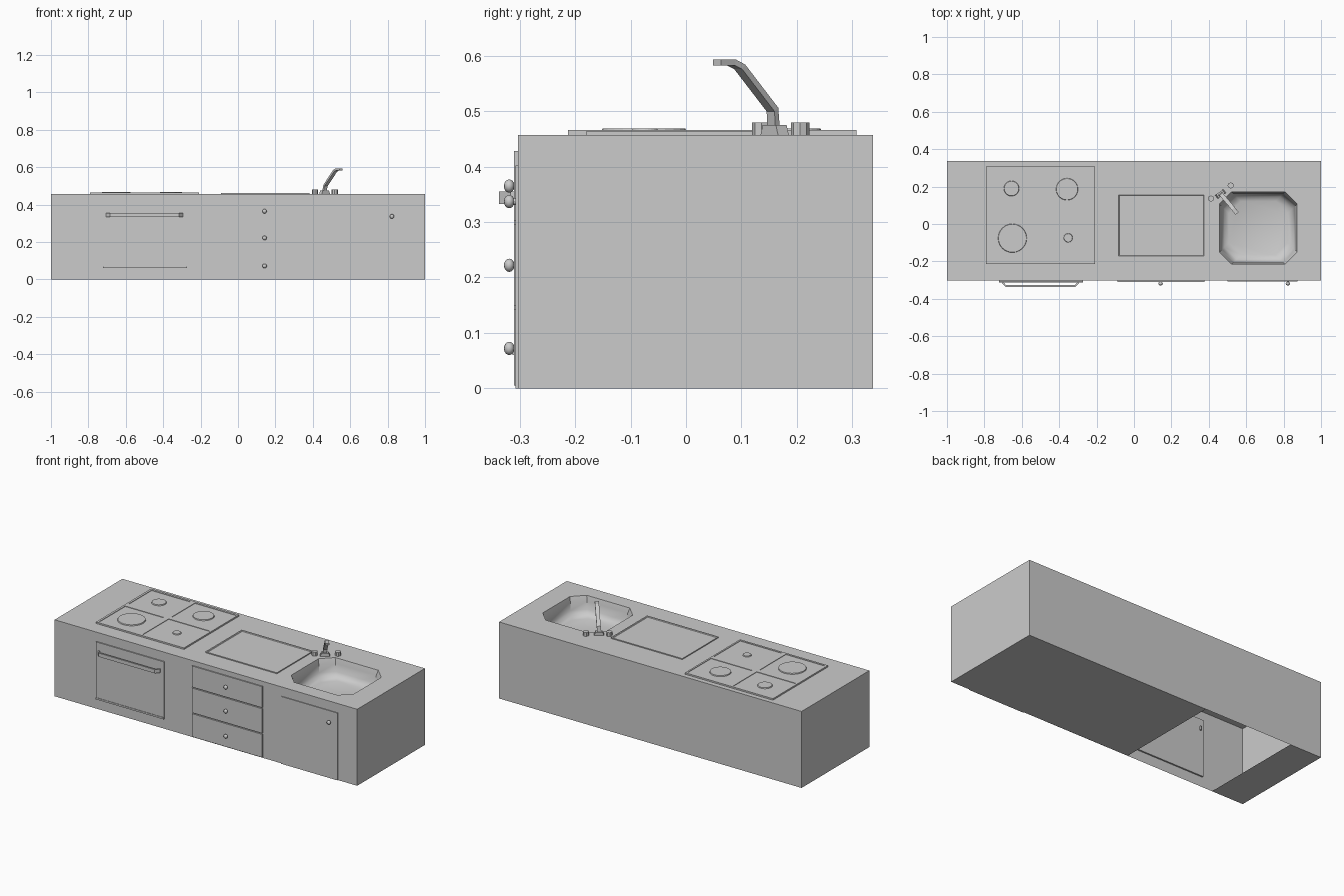
import bpy, bmesh, math
from mathutils import Vector, Matrix

if "Cube" in bpy.data.objects:
    bpy.data.objects.remove(bpy.data.objects["Cube"])

TOP, FRONT, BACK = 0.457, -0.303, 0.337


def finish(name, bm, smooth=None):
    me = bpy.data.meshes.new(name)
    bm.to_mesh(me)
    bm.free()
    ob = bpy.data.objects.new(name, me)
    bpy.context.collection.objects.link(ob)
    if smooth:
        bpy.context.view_layer.objects.active = ob
        ob.select_set(True)
        bpy.ops.object.shade_smooth_by_angle(angle=math.radians(smooth))
        ob.select_set(False)
    return ob


def add_box(bm, x0, x1, y0, y1, z0, z1):
    m = Matrix.Translation(((x0 + x1) / 2, (y0 + y1) / 2, (z0 + z1) / 2)) @ \
        Matrix.Diagonal((x1 - x0, y1 - y0, z1 - z0, 1))
    return bmesh.ops.create_cube(bm, size=1, matrix=m)["verts"]


def box(name, *dims):
    bm = bmesh.new()
    add_box(bm, *dims)
    return finish(name, bm)


def cylinder(name, x, y, z0, z1, r, sides, r_top=None):
    bm = bmesh.new()
    bmesh.ops.create_cone(bm, cap_ends=True, segments=sides, radius1=r, radius2=r_top or r, depth=z1 - z0,
                          matrix=Matrix.Translation((x, y, (z0 + z1) / 2)))
    return finish(name, bm)


def sweep(name, path, side, width, thick):
    """Flat bar along a path; side is the constant width direction."""
    bm = bmesh.new()
    pts = [Vector(p) for p in path]
    side = Vector(side).normalized()
    rings = []
    for i, p in enumerate(pts):
        t = (pts[min(i + 1, len(pts) - 1)] - pts[max(i - 1, 0)]).normalized()
        n = t.cross(side).normalized()
        rings.append([bm.verts.new(p + side * width / 2 * a + n * thick / 2 * b)
                      for a, b in ((-1, -1), (1, -1), (1, 1), (-1, 1))])
    for a, b in zip(rings, rings[1:]):
        for k in range(4):
            bm.faces.new((a[k], a[(k + 1) % 4], b[(k + 1) % 4], b[k]))
    bm.faces.new(rings[0][::-1])
    bm.faces.new(rings[-1])
    bmesh.ops.recalc_face_normals(bm, faces=bm.faces)
    return finish(name, bm)


# Hollow cabinet shell with the worktop opening for the sink
bm = bmesh.new()
corners = [(-1, FRONT), (1, FRONT), (1, BACK), (-1, BACK)]
low = [bm.verts.new((x, y, 0)) for x, y in corners]
high = [bm.verts.new((x, y, TOP)) for x, y in corners]
for i in range(4):
    j = (i + 1) % 4
    bm.faces.new((low[i], low[j], high[j], high[i]))


def sink_ring(inset, z):
    x0, x1, y0, y1, c = 0.457 + inset, 0.872 - inset, -0.215 + inset, 0.172 - inset, 0.065
    return [bm.verts.new((x, y, z)) for x, y in (
        (x0 + c, y0), (x1 - c, y0), (x1, y0 + c), (x1, y1 - c),
        (x1 - c, y1), (x0 + c, y1), (x0, y1 - c), (x0, y0 + c))]


# Sink basin: rings stepping down to a rounded bottom
rings = [sink_ring(i, TOP - d) for i, d in
         ((0, 0), (0.008, 0.03), (0.014, 0.075), (0.026, 0.098), (0.05, 0.108))]
for a, b in zip(rings, rings[1:]):
    for k in range(8):
        bm.faces.new((a[k], a[(k + 1) % 8], b[(k + 1) % 8], b[k]))
bm.faces.new(rings[-1])
loops = [bm.edges.get((r[k], r[(k + 1) % len(r)])) for r in (high, rings[0]) for k in range(len(r))]
bmesh.ops.triangle_fill(bm, use_beauty=True, edges=loops, normal=(0, 0, 1))
# Floor panels, open under the oven
for x0, x1 in ((-1, -0.79), (-0.21, 1)):
    bm.faces.new([bm.verts.new((x, y, 0)) for x, y in
                  ((x0, FRONT), (x0, BACK), (x1, BACK), (x1, FRONT))])
finish("cabinet_with_sink", bm, 40)

# Cooktop: tray with raised frame and cross bars
X0, X1, Y0, Y1 = -0.79, -0.208, -0.213, 0.308
box("cooktop_tray", X0, X1, Y0, Y1, TOP, 0.463)
bm = bmesh.new()
for x0, x1 in ((X0, X0 + 0.013), (-0.52, -0.49), (X1 - 0.01, X1)):
    add_box(bm, x0, x1, Y0, Y1, TOP, 0.466)
for y0, y1 in ((Y0, Y0 + 0.012), (0.045, 0.075), (Y1 - 0.014, Y1)):
    add_box(bm, X0, X1, y0, y1, TOP, 0.466)
finish("cooktop_frame", bm)
for i, (x, y, r) in enumerate(((-0.655, 0.19, 0.042), (-0.65, -0.076, 0.078),
                               (-0.358, 0.186, 0.06), (-0.352, -0.074, 0.025))):
    cylinder(f"burner_{i + 1}", x, y, 0.46, 0.4685, r, 24, r - 0.003)

# Cutting board with a recessed panel
bm = bmesh.new()
add_box(bm, -0.09, 0.383, -0.18, 0.163, TOP, 0.463)
bm.normal_update()
face = [f for f in bm.faces if f.normal.z > 0.9]
bmesh.ops.inset_region(bm, faces=face, thickness=0.011, depth=0)
bmesh.ops.inset_region(bm, faces=face, thickness=0.005, depth=-0.003)
finish("cutting_board", bm)

# Oven door and its handle
box("oven_door", -0.723, -0.273, -0.31, -0.294, 0.06, 0.402)
box("oven_door_lower_lip", -0.723, -0.273, -0.313, -0.305, 0.06, 0.07)
sweep("oven_handle", [(-0.702, -0.285, 0.344), (-0.70, -0.315, 0.344), (-0.685, -0.332, 0.344),
                      (-0.315, -0.332, 0.344), (-0.30, -0.315, 0.344), (-0.298, -0.285, 0.344)],
      (0, 0, 1), 0.022, 0.01)


# Round knobs on short necks
def knob(name, x, z):
    bm = bmesh.new()
    bmesh.ops.create_uvsphere(bm, u_segments=12, v_segments=8, radius=0.012,
                              matrix=Matrix.Translation((x, -0.319, z)) @ Matrix.Diagonal((1, 0.8, 1, 1)))
    bmesh.ops.create_cone(bm, cap_ends=True, segments=10, radius1=0.006, radius2=0.006, depth=0.018,
                          matrix=Matrix.Translation((x, -0.31, z)) @ Matrix.Rotation(math.pi / 2, 4, 'X'))
    finish(name, bm, 40)


# Drawers and cupboard door
for i, (z0, z1, kz) in enumerate(((0.005, 0.143, 0.072), (0.149, 0.296, 0.222), (0.302, 0.428, 0.365))):
    box(f"drawer_{i + 1}", -0.088, 0.376, -0.31, -0.300, z0, z1)
    knob(f"drawer_knob_{i + 1}", 0.142, kz)
box("cupboard_door", 0.5, 0.873, -0.308, -0.300, 0, 0.402)
knob("cupboard_knob", 0.823, 0.337)

# Tap: tapered base, bent spout and two handles
bm = bmesh.new()
verts = add_box(bm, -0.027, 0.027, -0.012, 0.012, 0, 0.018)
for v in verts:
    if v.co.z > 0.009:
        v.co.x *= 0.75
bmesh.ops.transform(bm, verts=verts, matrix=Matrix.Translation((0.463, 0.16, TOP)) @
                    Matrix.Rotation(math.radians(36), 4, 'Z'))
finish("tap_base", bm)
sweep("tap_spout", [(0.462, 0.158, 0.47), (0.468, 0.156, 0.503), (0.519, 0.097, 0.58),
                    (0.53, 0.082, 0.588), (0.551, 0.056, 0.588)], (0.76, 0.65, 0), 0.022, 0.011)
for n, x, y in (("left", 0.412, 0.136), ("right", 0.517, 0.206)):
    cylinder(f"tap_handle_{n}", x, y, TOP, 0.48, 0.0165, 8)
